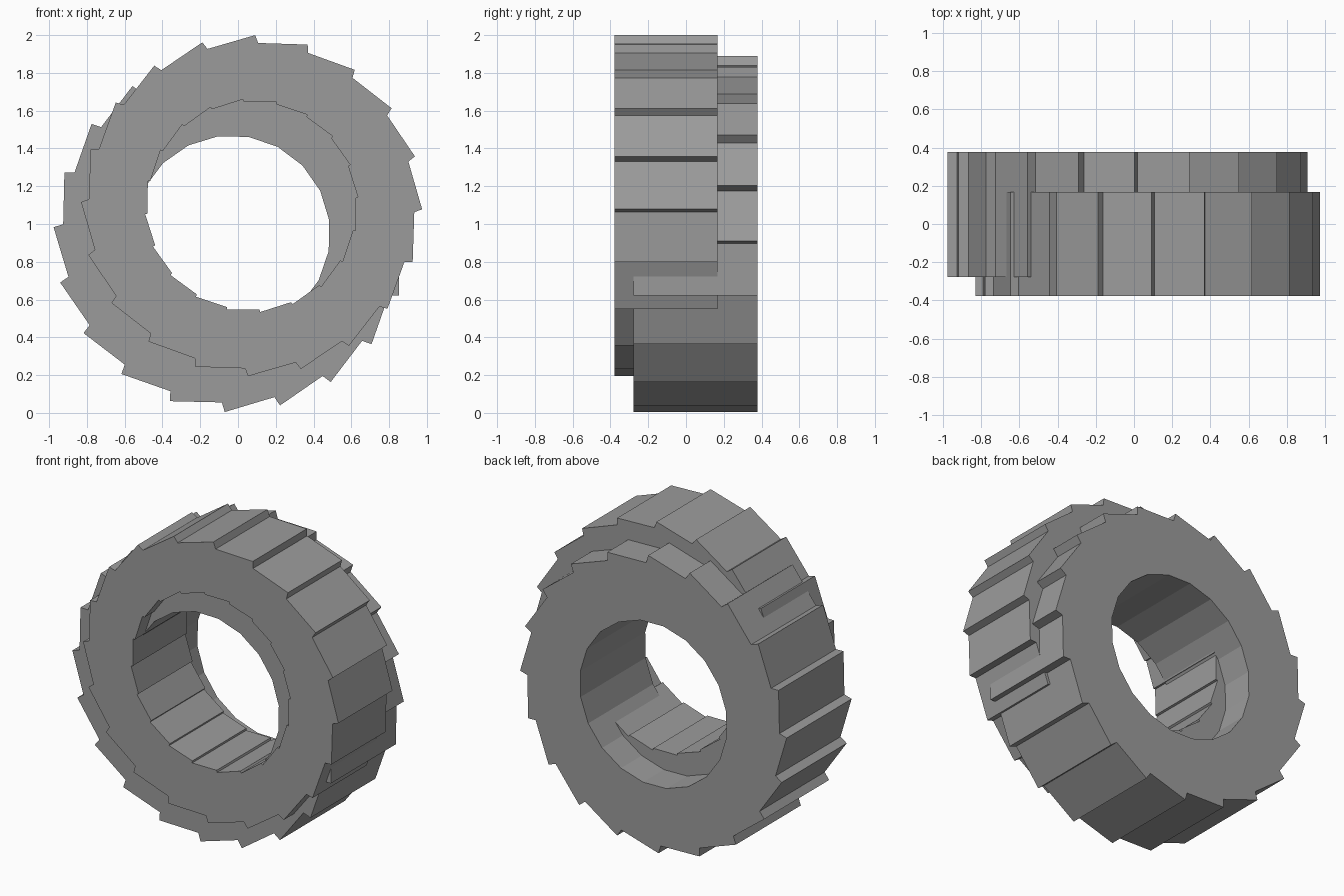
import bpy, bmesh, math

if "Cube" in bpy.data.objects:
    bpy.data.objects.remove(bpy.data.objects["Cube"])

TEETH = 20
grey = bpy.data.materials.new("mid_grey")
grey.diffuse_color = (0.33, 0.33, 0.33, 1)
grey.use_nodes = True
grey.node_tree.nodes["Principled BSDF"].inputs["Base Color"].default_value = grey.diffuse_color


def toothed_ring(name, centre, y0, y1, tip, root, tip_deg, hole_tip, hole_root, hole_deg):
    """Thick ring with saw teeth outside and a faceted or finely stepped hole."""
    bm = bmesh.new()
    step = 360 / TEETH

    def rail(radius, deg):
        a = math.radians(deg)
        x, z = centre[0] + radius * math.cos(a), centre[1] + radius * math.sin(a)
        return bm.verts.new((x, y0, z)), bm.verts.new((x, y1, z))

    # clockwise chains: tip, then a short drop to the root of the next tooth
    tips, roots, hole_a, hole_b = [], [], [], []
    for k in range(TEETH):
        tips.append(rail(tip, tip_deg - k * step))
        roots.append(rail(root, tip_deg - k * step - 1.1))
        hole_a.append(rail(hole_tip, hole_deg - k * step))
        if hole_root:
            hole_b.append(rail(hole_root, hole_deg - k * step - 0.3))

    for k in range(TEETH):
        n = (k + 1) % TEETH
        outer = [tips[k], roots[k], tips[n]]
        inner = [hole_a[k]] + ([hole_b[k]] if hole_root else []) + [hole_a[n]]
        # tooth faces and hole walls
        for chain in (outer, inner):
            for p, q in zip(chain, chain[1:]):
                bm.faces.new((p[0], q[0], q[1], p[1]))
        # flat front and back faces
        for side in (0, 1):
            bm.faces.new([p[side] for p in outer + inner[::-1]])

    bmesh.ops.recalc_face_normals(bm, faces=bm.faces)
    mesh = bpy.data.meshes.new(name)
    bm.to_mesh(mesh)
    bm.free()
    mesh.materials.append(grey)
    ob = bpy.data.objects.new(name, mesh)
    bpy.context.collection.objects.link(ob)
    return ob


# front ring sits higher and to the right, with a stepped hole
toothed_ring("front_toothed_ring", (0.072, 1.097), -0.378, 0.168,
             0.903, 0.862, -1.2, 0.565, 0.552, 4.6)
# back ring sits lower and to the left, with a plain hole
toothed_ring("back_toothed_ring", (-0.034, 0.947), -0.278, 0.378,
             0.943, 0.893, -2.2, 0.522, None, 8)
